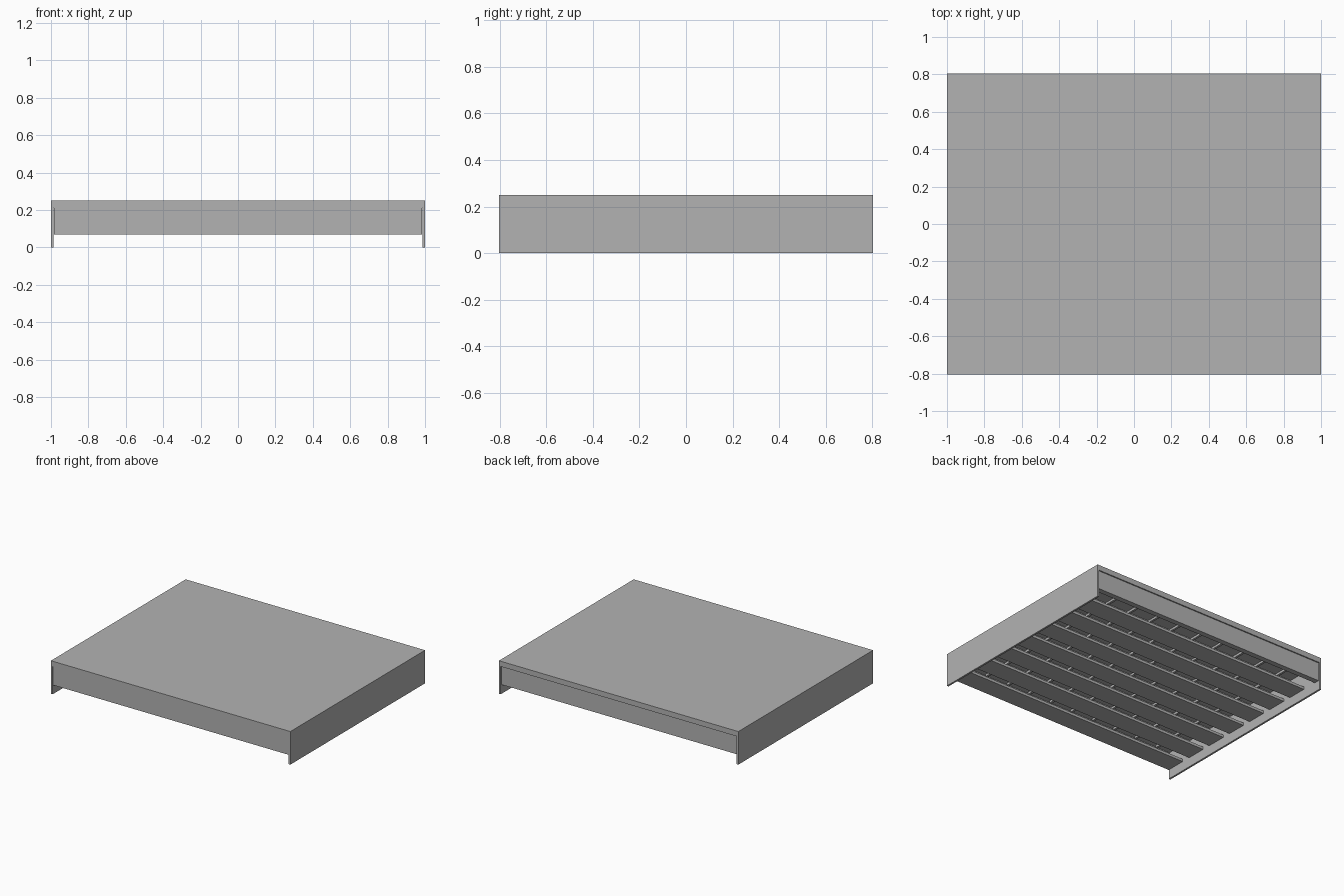
import bpy, bmesh

cube = bpy.data.objects.get("Cube")
if cube:
    bpy.data.objects.remove(cube, do_unlink=True)

# One plain grey for the whole floor module
grey = bpy.data.materials.new("plain_grey")
grey.use_nodes = True
colour = (0.45, 0.45, 0.45, 1)
grey.diffuse_color = colour
grey.node_tree.nodes["Principled BSDF"].inputs["Base Color"].default_value = colour

SPAN = 0.984      # half length of the joists
Z_LOW, Z_HIGH = 0.07, 0.21
SHEET = 0.008     # sheet thickness


def finish(name, bm):
    bmesh.ops.recalc_face_normals(bm, faces=bm.faces[:])
    mesh = bpy.data.meshes.new(name)
    bm.to_mesh(mesh)
    bm.free()
    mesh.materials.append(grey)
    obj = bpy.data.objects.new(name, mesh)
    bpy.context.collection.objects.link(obj)
    return obj


def box(name, x0, x1, y0, y1, z0, z1):
    bm = bmesh.new()
    bmesh.ops.create_cube(bm, size=1)
    for v in bm.verts:
        v.co = (x0 + (v.co.x + 0.5) * (x1 - x0),
                y0 + (v.co.y + 0.5) * (y1 - y0),
                z0 + (v.co.z + 0.5) * (z1 - z0))
    return finish(name, bm)


def channel(name, y, flange, side=1):
    """Lipped channel along x: web at y, flanges reaching towards side."""
    t, lip = SHEET, 0.02
    a, b = Z_LOW, Z_HIGH
    profile = [(0, a), (flange, a), (flange, a + lip), (flange - t, a + lip),
               (flange - t, a + t), (t, a + t), (t, b - t),
               (flange, b - t), (flange, b), (0, b)]
    bm = bmesh.new()
    verts = [bm.verts.new((-SPAN, y + side * p, z)) for p, z in profile]
    face = bm.faces.new(verts)
    ext = bmesh.ops.extrude_face_region(bm, geom=[face])
    moved = [g for g in ext["geom"] if isinstance(g, bmesh.types.BMVert)]
    bmesh.ops.translate(bm, vec=(2 * SPAN, 0, 0), verts=moved)
    return finish(name, bm)


# Top slab
box("floor_slab", -1, 1, -0.804, 0.804, Z_HIGH, 0.25)

# Side panels reaching the ground
for name, s in (("left_side_panel", 1), ("right_side_panel", -1)):
    x0, x1 = sorted((s * 0.986, s))
    box(name, x0, x1, -0.804, 0.804, 0, Z_HIGH)

# Front rim and the joists behind it, all opening to the back
channel("front_rim", -0.803, 0.15)
for i in range(1, 7):
    channel(f"joist_{i}", -0.80 + 0.215 * i, 0.15)

# Back rim, slightly recessed and opening inwards
channel("back_rim", 0.795, 0.04, side=-1)

# Shallow deck ribs under the slab
for i in range(10):
    x = (i - 4.5) * 0.19
    box(f"deck_rib_{i + 1}", x - 0.008, x + 0.008, -0.78, 0.78, 0.185, Z_HIGH)
